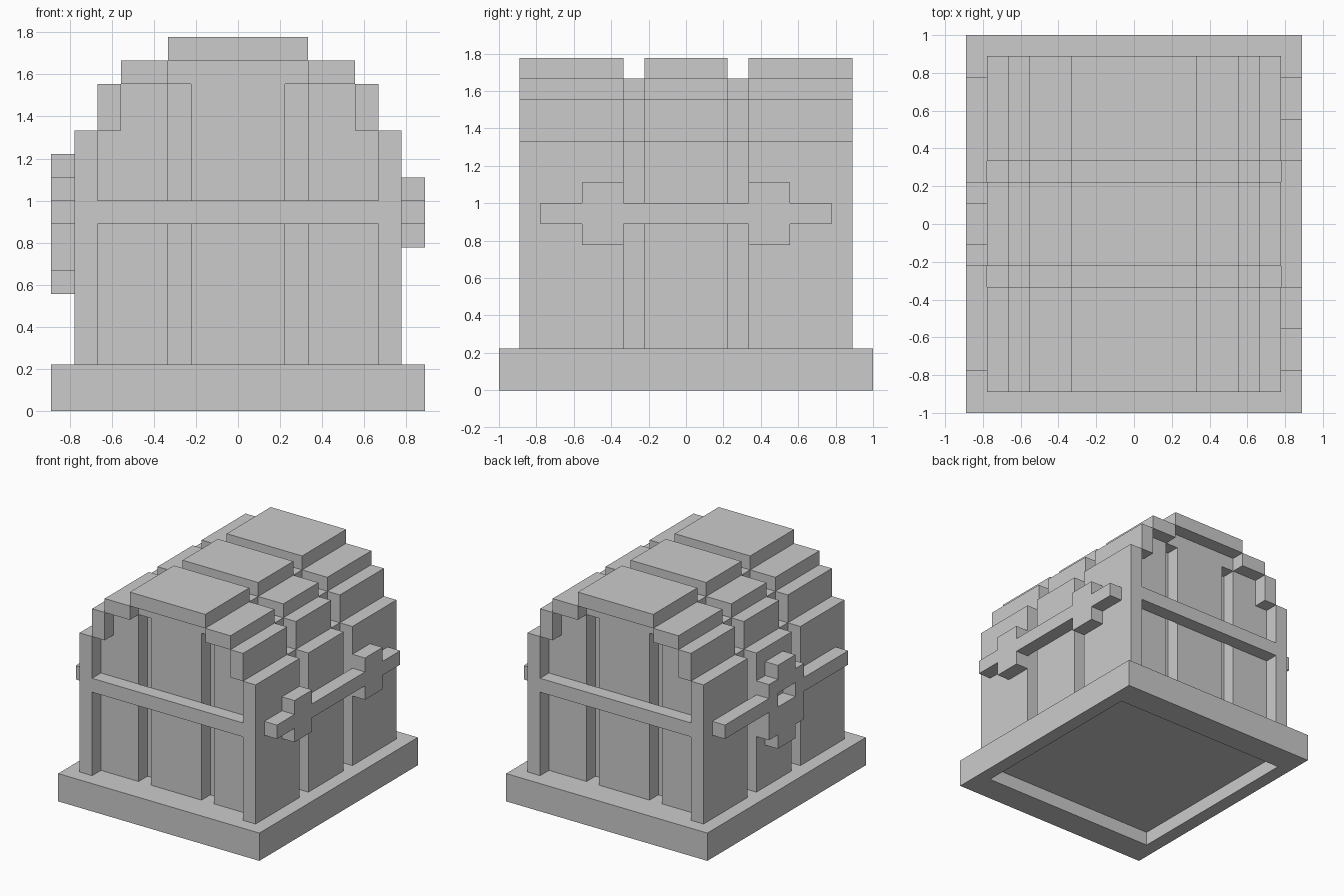
import bpy, bmesh

if "Cube" in bpy.data.objects:
    bpy.data.objects.remove(bpy.data.objects["Cube"])

U = 1 / 9  # everything sits on a block grid of this size


def finish(name, bm):
    bmesh.ops.recalc_face_normals(bm, faces=bm.faces[:])
    me = bpy.data.meshes.new(name)
    bm.to_mesh(me)
    bm.free()
    ob = bpy.data.objects.new(name, me)
    bpy.context.collection.objects.link(ob)
    return ob


def prism(name, pts, a, b, axis="y"):
    """Extrude an outline: (x, z) along y, (y, z) along x, or (x, y) along z."""
    place = {"y": lambda p, q, d: (p, d, q),
             "x": lambda p, q, d: (d, p, q),
             "z": lambda p, q, d: (p, q, d)}[axis]
    bm = bmesh.new()
    face = bm.faces.new([bm.verts.new([c * U for c in place(p, q, a)]) for p, q in pts])
    res = bmesh.ops.extrude_face_region(bm, geom=[face], use_keep_orig=True)
    verts = [g for g in res["geom"] if isinstance(g, bmesh.types.BMVert)]
    bmesh.ops.translate(bm, verts=verts, vec=[c * U for c in place(0, 0, b - a)])
    return finish(name, bm)


def rect(p0, p1, q0, q1):
    return [(p0, q0), (p1, q0), (p1, q1), (p0, q1)]


def box(name, x0, x1, y0, y1, z0, z1):
    return prism(name, rect(x0, x1, y0, y1), z0, z1, "z")


def mirrored(half):
    return half + [(-p, q) for p, q in reversed(half)]


# Base slab with a shallow recess underneath
box("base_top", -8, 8, -9, 9, 1, 2)
for s in (-1, 1):
    box("base_rim_end", -8, 8, min(7 * s, 9 * s), max(7 * s, 9 * s), 0, 1)
    box("base_rim_side", min(7 * s, 8 * s), max(7 * s, 8 * s), -7, 7, 0, 1)

# Inner body, an arched stepped block
core = mirrored([(6, 2), (6, 12), (5, 12), (5, 14), (3, 14), (3, 15)])
prism("body_core", core, -6, 6)

# Raised planks on the front and back
side_plank = [(3, 2), (6, 2), (6, 12), (5, 12), (5, 14), (3, 14)]
centre_plank = mirrored([(2, 2), (2, 14), (3, 14), (3, 15)])
for s in (-1, 1):
    prism("centre_plank", centre_plank, 6 * s, 7 * s)
    for m in (-1, 1):
        prism("side_plank", [(m * x, z) for x, z in side_plank], 6 * s, 7 * s)
    # Horizontal band across the planks
    y0, y1 = sorted((7 * s, 8 * s))
    box("end_band", -6, 6, y0, y1, 8, 9)

# Three outer ribs wrapping over the body
steps = [(6, 7, 2, 12), (5, 6, 12, 14), (3, 5, 14, 15)]
for y0, y1 in ((-8, -3), (-2, 2), (3, 8)):
    box("rib_top", -3, 3, y0, y1, 15, 16)
    for x0, x1, z0, z1 in steps:
        box("rib_step_right", x0, x1, y0, y1, z0, z1)
        box("rib_step_left", -x1, -x0, y0, y1, z0, z1)

# Hinge side: a strap with two crosses
hinge = [(3, 8), (3, 7), (5, 7), (5, 8), (7, 8), (7, 9), (5, 9), (5, 10), (3, 10), (3, 9)]
prism("hinge_strap", mirrored(hinge), 7, 8, "x")

# Lock side: a strap with a stepped plate and a keyhole
lower = mirrored([(1, 5), (1, 6), (2, 6), (2, 8)])
upper = mirrored([(2, 9), (2, 10), (1, 10), (1, 11)])
prism("lock_plate_lower", lower, -8, -7, "x")
prism("lock_plate_upper", upper, -8, -7, "x")
for m in (-1, 1):
    prism("lock_strap", [(m * y, z) for y, z in rect(1, 7, 8, 9)], -8, -7, "x")
